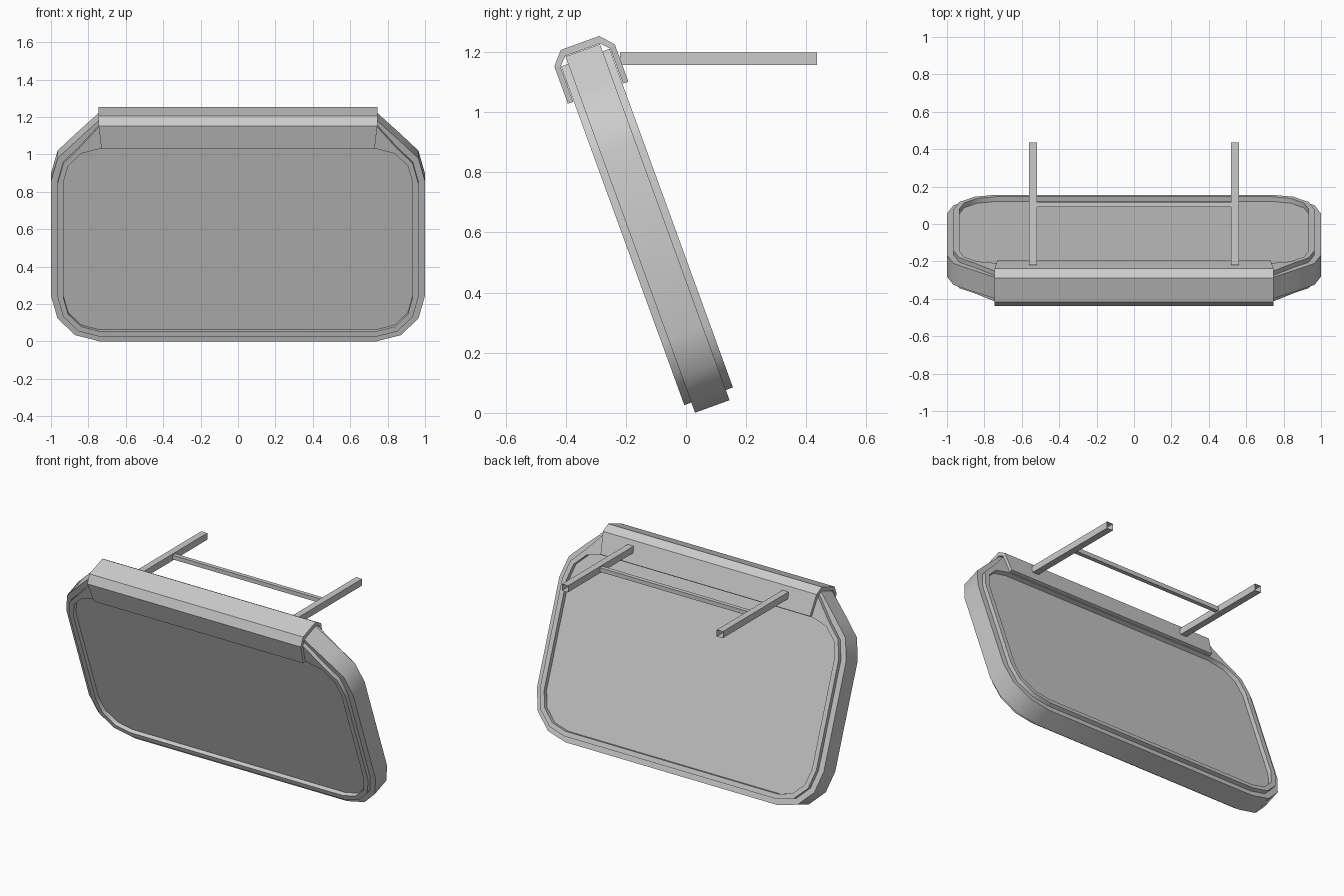
import bpy, bmesh, math
from mathutils import Matrix, Vector

if "Cube" in bpy.data.objects:
    bpy.data.objects.remove(bpy.data.objects["Cube"])

TILT = math.radians(20)
# local frame: x across, y = depth (towards back), z = along the leaning sign
LEAN = Matrix.Translation((0, 0.0875, 0.0215)) @ Matrix.Rotation(TILT, 4, 'X')


def make(name, verts, faces, matrix=Matrix(), smooth=False):
    mesh = bpy.data.meshes.new(name)
    mesh.from_pydata([matrix @ Vector(v) for v in verts], [], faces)
    bm = bmesh.new()
    bm.from_mesh(mesh)
    bmesh.ops.recalc_face_normals(bm, faces=bm.faces)
    bm.to_mesh(mesh)
    bm.free()
    ob = bpy.data.objects.new(name, mesh)
    bpy.context.collection.objects.link(ob)
    if smooth:
        bpy.ops.object.select_all(action='DESELECT')
        ob.select_set(True)
        bpy.context.view_layer.objects.active = ob
        bpy.ops.object.shade_smooth_by_angle(angle=math.radians(35))
    return ob


def outline(inset, depth, lift):
    """Rounded rectangle, 3 segments per corner; top edge raised by lift."""
    r = 0.26 - inset
    pts = []
    for q, (cx, cz) in enumerate([(.74, .91), (-.74, .91), (-.74, .26), (.74, .26)]):
        for i in range(4):
            a = math.radians(90 * q + 30 * i)
            top = (q == 0 and i == 3) or (q == 1 and i == 0)
            pts.append((cx + r * math.cos(a), depth,
                        cz + r * math.sin(a) + (lift if top else 0)))
    return pts


def loft(loops, closed_profile=False):
    n = len(loops[0])
    verts = [v for lp in loops for v in lp]
    faces = [(k * n + i, k * n + (i + 1) % n, (k + 1) * n + (i + 1) % n, (k + 1) * n + i)
             for k in range(len(loops) - 1) for i in range(n)]
    return verts, faces


# stepped frame: recess, rim, step, outer wall and the same on the back
half = [(.066, .059, 0), (.066, .086, 0), (.036, .086, .1), (.036, .061, .1), (0, .061, .09)]
loops = [outline(i, -d, l) for i, d, l in half] + [outline(i, d, l) for i, d, l in reversed(half)]
make("sign_frame", *loft(loops), LEAN, smooth=True)

# recessed display panels
for name, d in (("front_panel", -.059), ("back_panel", .059)):
    make(name, outline(.066, d, 0), [tuple(range(16))], LEAN)

# folded cap over the top edge
section = [(-.107, 1.11), (-.107, 1.242), (-.068, 1.286), (.068, 1.286), (.107, 1.242), (.107, 1.11),
           (.088, 1.11), (.088, 1.234), (.061, 1.262), (-.061, 1.262), (-.088, 1.234), (-.088, 1.11)]
ends = [[(s * (.73 if z < 1.2 else .745), y, z) for y, z in section] for s in (-1, 1)]
verts, faces = loft(ends)
for o in (0, 12):
    faces += [tuple(o + j for j in (i, i + 1, 10 - i, 11 - i)) for i in range(5)]
make("top_cap", verts, faces, LEAN)


def tube(name, axis, a, b, c, h):
    """Square open-ended tube along axis from a to b, centred on c."""
    loops = []
    for t in (a, b):
        lp = []
        for u, v in ((-h, -h), (h, -h), (h, h), (-h, h)):
            p = [u, v]
            p.insert(axis, 0)
            p = [p[k] + c[k] for k in range(3)]
            p[axis] = t
            lp.append(p)
        loops.append(lp)
    return make(name, *loft(loops))


# wall bracket: two arms and a cross bar
for side, x in (("left", -.54), ("right", .54)):
    tube(side + "_bracket_arm", 1, -.22, .435, (x, 0, 1.178), .021)
tube("bracket_cross_bar", 0, -.52, .52, (0, .103, 1.178), .013)
